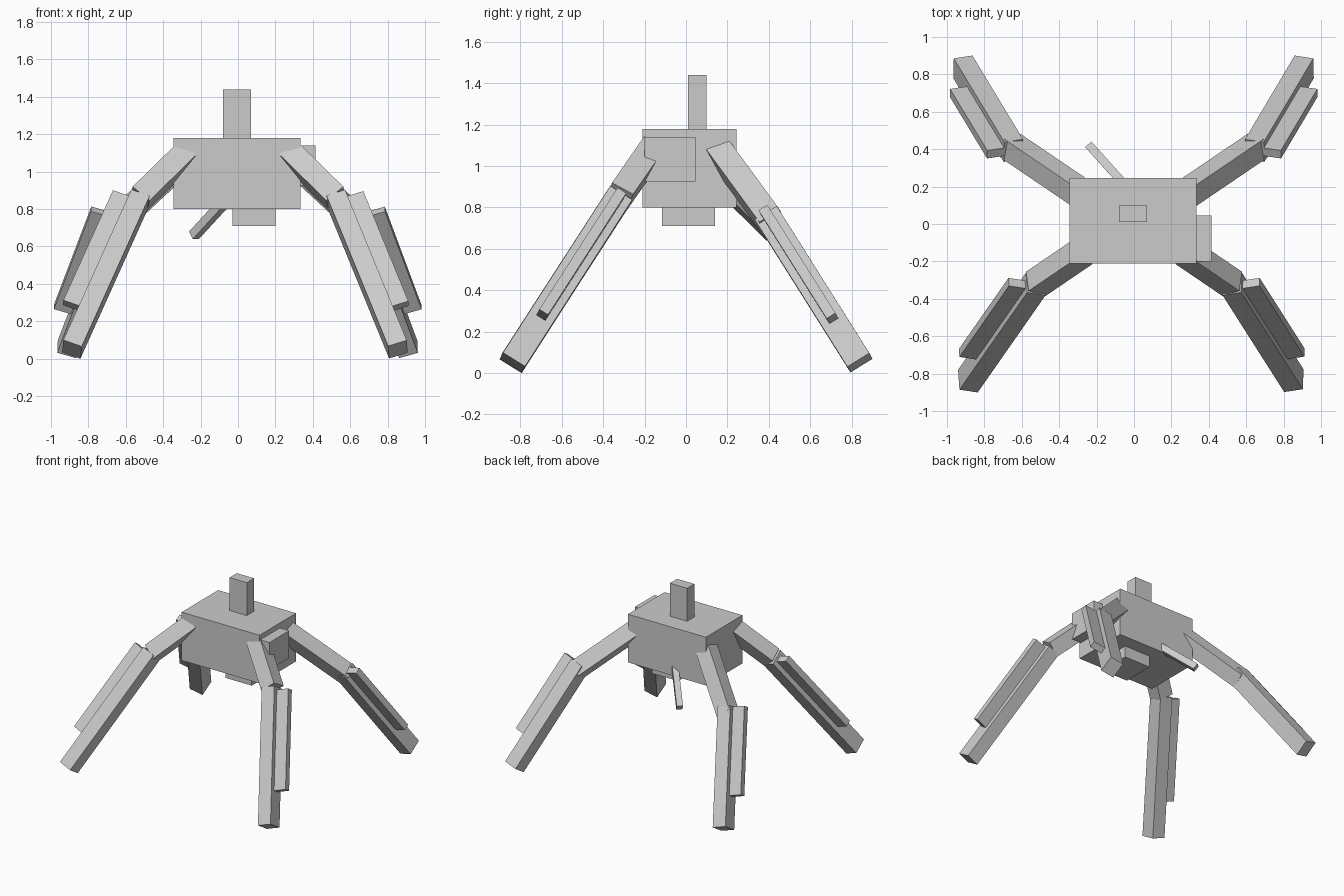
import bpy, bmesh
from mathutils import Vector as V

if "Cube" in bpy.data.objects:
    bpy.data.objects.remove(bpy.data.objects["Cube"])


def solid(name, corners):
    """Box from 8 corners: four round one end, then four round the other."""
    bm = bmesh.new()
    v = [bm.verts.new(c) for c in corners]
    bm.faces.new(v[:4])
    bm.faces.new(v[4:])
    for i in range(4):
        j = (i + 1) % 4
        bm.faces.new((v[i], v[j], v[4 + j], v[4 + i]))
    bmesh.ops.recalc_face_normals(bm, faces=bm.faces)
    mesh = bpy.data.meshes.new(name)
    bm.to_mesh(mesh)
    bm.free()
    bpy.context.collection.objects.link(bpy.data.objects.new(name, mesh))


def block(name, lo, hi):
    solid(name, [(x, y, z) for z in (lo[2], hi[2])
                 for x, y in ((lo[0], lo[1]), (hi[0], lo[1]), (hi[0], hi[1]), (lo[0], hi[1]))])


def beam(name, a, b, side, width, thick, shift=0.0):
    """Beam from a to b; side is the xy heading of its width, shift moves it that way."""
    a, b = V(a), V(b)
    d = (b - a).normalized()
    w = V((side[0], side[1], -(side[0] * d.x + side[1] * d.y) / d.z)).normalized()
    t = d.cross(w)
    solid(name, [p + w * (shift + i * width / 2) + t * (j * thick / 2)
                 for p in (a, b) for i, j in ((-1, -1), (1, -1), (1, 1), (-1, 1))])


# Central body with its attached boxes
block("body", (-0.345, -0.21, 0.80), (0.335, 0.245, 1.18))
block("top_mast", (-0.08, 0.01, 1.17), (0.07, 0.10, 1.44))
block("belly_box", (-0.03, -0.115, 0.71), (0.20, 0.14, 0.81))
block("side_box", (0.325, -0.20, 0.925), (0.415, 0.045, 1.14))

# Rear rod slanting down out of the body
beam("rear_rod", (0.04, 0.11, 0.96), (-0.235, 0.415, 0.66), (1, 0.9), 0.045, 0.05)

# Legs: side, end, hip, knee, foot, plate start and end along the shin
legs = [
    ("front_right", 1, -1, (0.275, 0.15, 1.10), (0.525, 0.32, 0.855), (0.855, 0.838, 0.05), 0.02, 0.75),
    ("front_left", -1, -1, (0.275, 0.15, 1.10), (0.525, 0.32, 0.855), (0.888, 0.84, 0.05), 0.02, 0.75),
    ("back_right", 1, 1, (0.25, 0.14, 1.10), (0.66, 0.418, 0.72), (0.91, 0.84, 0.05), -0.06, 0.72),
    ("back_left", -1, 1, (0.25, 0.14, 1.10), (0.66, 0.418, 0.72), (0.915, 0.84, 0.05), -0.06, 0.72),
]
for name, sx, sy, hip, knee, foot, s0, s1 in legs:
    hip, knee, foot = (V((sx * p[0], sy * p[1], p[2])) for p in (hip, knee, foot))
    beam(name + "_thigh", hip, knee, (sx, -0.3 * sy), 0.12, 0.117)
    beam(name + "_shin", knee.lerp(foot, min(s0, 0)), foot, (sx, -0.15 * sy), 0.105, 0.125)
    beam(name + "_shin_plate", knee.lerp(foot, s0), knee.lerp(foot, s1),
         (sx, -0.15 * sy), 0.105, 0.05, 0.095)
